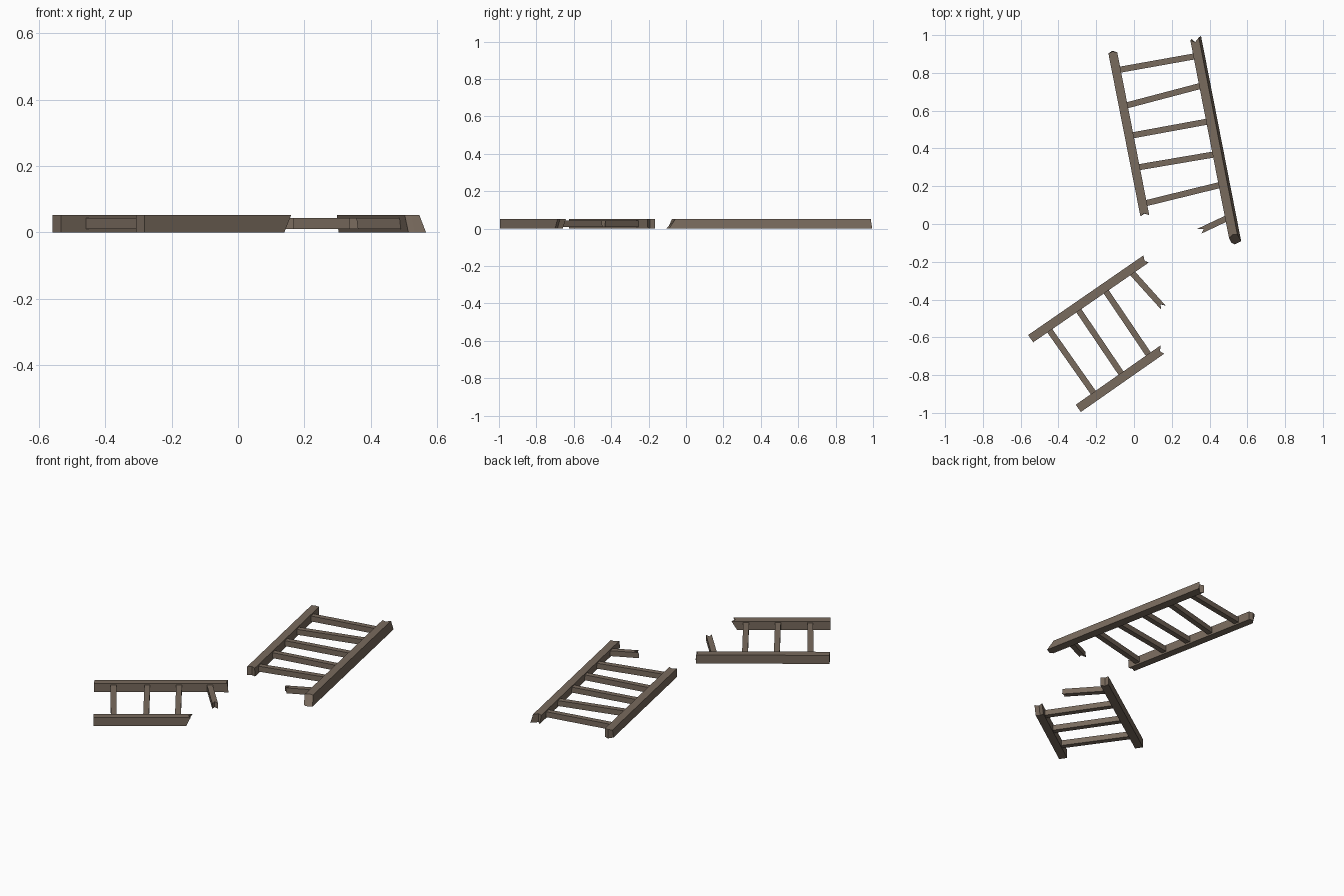
import bpy, bmesh
from mathutils import Vector

if "Cube" in bpy.data.objects:
    bpy.data.objects.remove(bpy.data.objects["Cube"])

wood = bpy.data.materials.new("weathered_brown_wood")
wood.diffuse_color = (0.19, 0.145, 0.11, 1)
wood.use_nodes = True
wood.node_tree.nodes["Principled BSDF"].inputs["Base Color"].default_value = wood.diffuse_color

FLAT = (0, 0, 0, 0, 0, 0)


def beam(name, a, b, width, z0, z1, end_a=FLAT, end_b=FLAT, flare=0.0):
    """Timber from a to b. End tuples push the end corners outward:
    bottom left, middle, right, then top left, middle, right.
    flare widens the right foot so that side leans."""
    a, b = Vector(a), Vector(b)
    d = (b - a).normalized()
    left = Vector((-d.y, d.x))
    bm = bmesh.new()
    rings = []
    for p, out, offs in ((a, -d, end_a), (b, d, end_b)):
        ring = []
        for i, o in enumerate(offs):
            side = (0.5, 0, -0.5)[i % 3] * width
            if i == 2:
                side -= flare
            elif i == 0:
                side -= flare * 0.5
            q = p + left * side + out * o
            ring.append(bm.verts.new((q.x, q.y, z0 if i < 3 else z1)))
        rings.append(ring)
    r, s = rings
    loop = (0, 1, 2, 5, 4, 3)
    for k in range(6):
        i, j = loop[k], loop[(k + 1) % 6]
        bm.faces.new((r[i], r[j], s[j], s[i]))
    for ring in rings:
        for i in (0, 1):
            bm.faces.new((ring[i], ring[i + 1], ring[i + 4], ring[i + 3]))
    bmesh.ops.recalc_face_normals(bm, faces=bm.faces)
    me = bpy.data.meshes.new(name)
    bm.to_mesh(me)
    bm.free()
    me.materials.append(wood)
    ob = bpy.data.objects.new(name, me)
    bpy.context.collection.objects.link(ob)


def rail(name, a, b, **kw):
    beam(name, a, b, 0.047, 0.0, 0.052, **kw)


def rung(name, a, b, **kw):
    beam(name, a, b, 0.032, 0.01, 0.043, **kw)


# Upper ladder piece: rails with splintered ends
rail("upper_left_rail", (-0.112, 0.905), (0.057, 0.045),
     end_a=(0, 0.012, -0.012, 0.0, 0.008, 0.003),
     end_b=(0.0, -0.01, 0.0, 0.004, -0.012, 0.0))
# flare lies on the outer side, so this rail runs from bottom to top
rail("upper_right_rail", (0.53, -0.09), (0.32, 0.983), flare=0.013,
     end_a=(0.005, 0.018, 0.008, -0.02, -0.035, -0.03),
     end_b=(0.0, -0.02, 0.006, -0.008, -0.02, 0.0))

# Upper ladder piece: whole rungs and the snapped one
upper = [((-0.085, 0.815), (0.335, 0.89)), ((-0.05, 0.625), (0.36, 0.733)),
         ((-0.02, 0.467), (0.405, 0.545)), ((0.005, 0.297), (0.435, 0.37)),
         ((0.05, 0.107), (0.47, 0.21))]
for n, (a, b) in enumerate(upper):
    rung(f"upper_rung_{n + 1}", a, b)
rung("upper_broken_rung", (0.355, -0.034), (0.495, 0.032),
     end_a=(0.015, -0.015, 0.0, 0.012, -0.015, 0.005))

# Lower ladder piece: long and short rails
rail("lower_long_rail", (-0.547, -0.607), (0.06, -0.188),
     end_b=(0.004, -0.01, 0.006, 0.004, -0.006, 0.0))
rail("lower_short_rail", (-0.295, -0.976), (0.147, -0.667),
     end_b=(-0.02, -0.035, -0.025, 0.01, -0.012, 0.0))

# Lower ladder piece: whole rungs and the snapped one
lower = [((-0.458, -0.548), (-0.202, -0.912)), ((-0.303, -0.443), (-0.057, -0.807)),
         ((-0.158, -0.343), (0.088, -0.707))]
for n, (a, b) in enumerate(lower):
    rung(f"lower_rung_{n + 1}", a, b)
rung("lower_broken_rung", (-0.018, -0.25), (0.147, -0.433),
     end_b=(0.014, -0.01, 0.008, 0.012, -0.012, 0.012))
